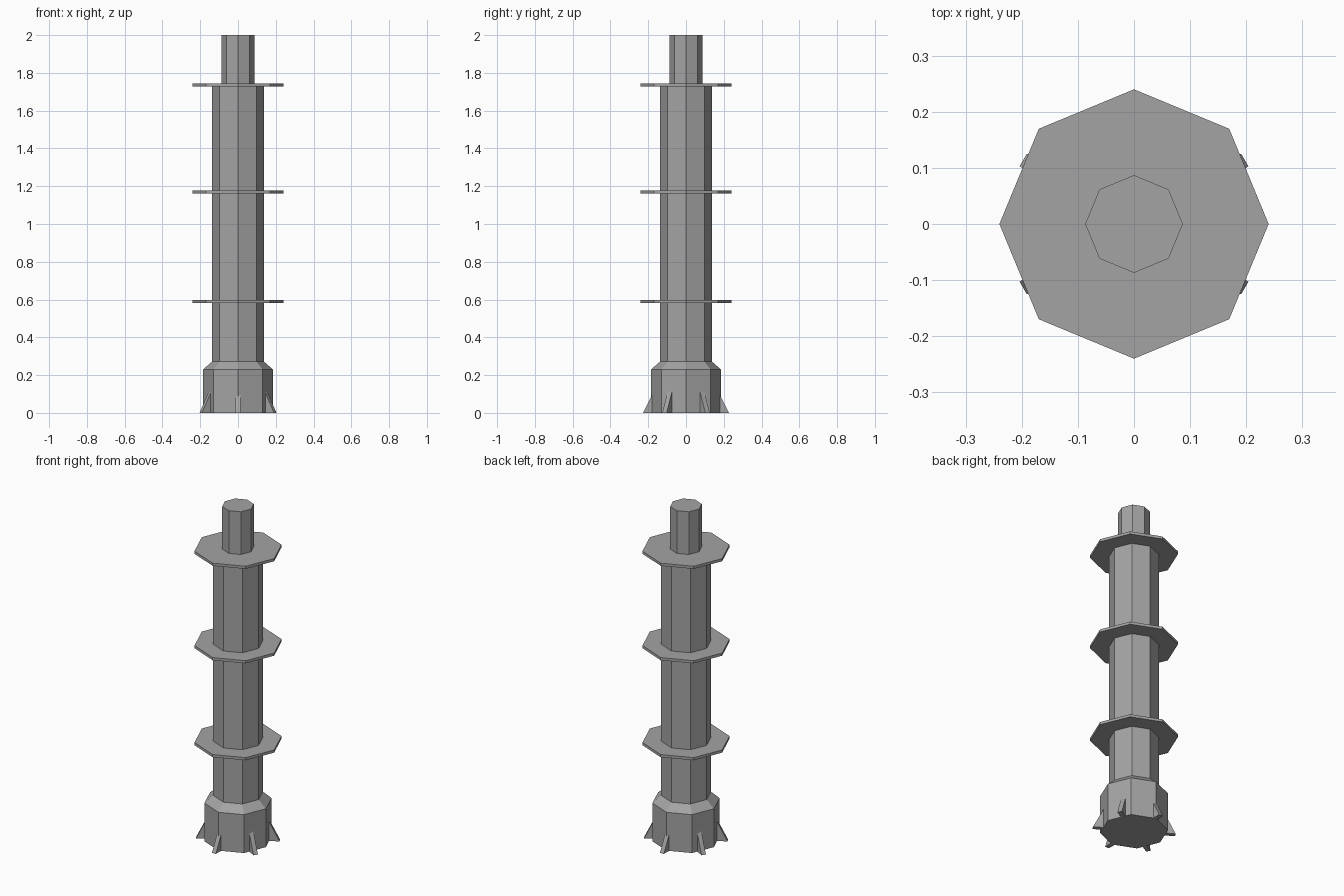
import bpy, bmesh, math
from mathutils import Matrix

cube = bpy.data.objects.get("Cube")
if cube:
    bpy.data.objects.remove(cube, do_unlink=True)

SIDES = 8
FINS = 6

grey = bpy.data.materials.new("mid grey")
grey.use_nodes = True
colour = (0.37, 0.37, 0.37, 1)
grey.diffuse_color = colour
grey.node_tree.nodes["Principled BSDF"].inputs["Base Color"].default_value = colour


def finish(name, bm):
    bmesh.ops.recalc_face_normals(bm, faces=bm.faces)
    mesh = bpy.data.meshes.new(name)
    bm.to_mesh(mesh)
    bm.free()
    mesh.materials.append(grey)
    obj = bpy.data.objects.new(name, mesh)
    bpy.context.collection.objects.link(obj)
    return obj


def octagon_stack(name, profile):
    """Closed eight-sided solid through (radius, height) rings."""
    bm = bmesh.new()
    rings = []
    for r, z in profile:
        angles = [math.tau * i / SIDES for i in range(SIDES)]
        rings.append([bm.verts.new((r * math.cos(a), r * math.sin(a), z)) for a in angles])
    for low, high in zip(rings, rings[1:]):
        for i in range(SIDES):
            j = (i + 1) % SIDES
            bm.faces.new((low[i], low[j], high[j], high[i]))
    bm.faces.new(rings[0])
    bm.faces.new(rings[-1])
    return finish(name, bm)


def fin(name, angle, half_width=0.013):
    """Sloping wedge that stands out from the foot."""
    bm = bmesh.new()
    outline = [(0.1, 0), (0.228, 0), (0.16, 0.136), (0.1, 0.136)]
    face = bm.faces.new([bm.verts.new((r, -half_width, z)) for r, z in outline])
    side = bmesh.ops.extrude_face_region(bm, geom=[face])
    verts = [v for v in side["geom"] if isinstance(v, bmesh.types.BMVert)]
    bmesh.ops.translate(bm, verts=verts, vec=(0, 2 * half_width, 0))
    bm.transform(Matrix.Rotation(angle, 4, "Z"))
    return finish(name, bm)


# Main column, with a wide foot, sloped shoulder and narrow top
octagon_stack("foot", [(0.185, 0), (0.185, 0.23), (0.137, 0.272)])
octagon_stack("shaft", [(0.137, 0.272), (0.137, 1.73)])
octagon_stack("top_post", [(0.087, 1.74), (0.087, 2.0)])

# Flat collars along the shaft
for label, z in (("lower", 0.589), ("middle", 1.17), ("upper", 1.736)):
    octagon_stack(label + "_collar", [(0.24, z - 0.008), (0.24, z + 0.008)])

# Fins around the foot
for i in range(FINS):
    fin(f"foot_fin_{i + 1}", math.radians(30) + math.tau * i / FINS)
